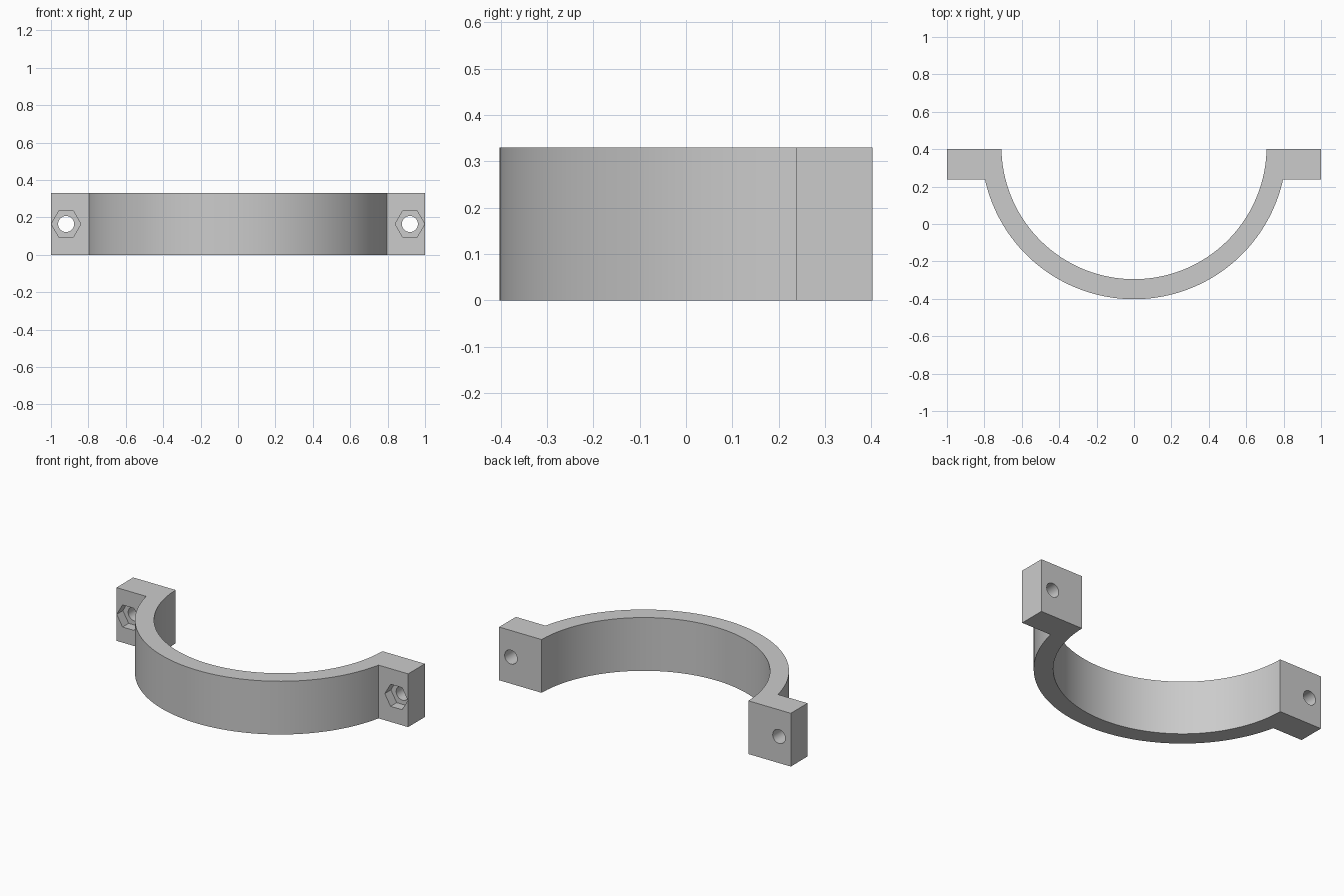
import bpy, bmesh, math
from mathutils import Matrix

cube = bpy.data.objects.get("Cube")
if cube:
    bpy.data.objects.remove(cube, do_unlink=True)

HEIGHT = 0.33
BACK, FLANGE_FRONT = 0.402, 0.238
CENTRE_Y, R_OUT, R_IN = 0.414, 0.816, 0.709
BOLT_X, BOLT_R, NUT_R, NUT_DEPTH = 0.919, 0.043, 0.079, 0.06
STEPS = 96

grey = bpy.data.materials.new("grey")
grey.use_nodes = True
colour = (0.6, 0.6, 0.6, 1)
grey.diffuse_color = colour
grey.node_tree.nodes["Principled BSDF"].inputs["Base Color"].default_value = colour


def make_object(name, bm):
    bmesh.ops.recalc_face_normals(bm, faces=bm.faces[:])
    mesh = bpy.data.meshes.new(name)
    bm.to_mesh(mesh)
    bm.free()
    mesh.materials.append(grey)
    obj = bpy.data.objects.new(name, mesh)
    bpy.context.collection.objects.link(obj)
    return obj


def arc(radius, y_end):
    """Lower arc from the left side to the right side, ending at height y_end."""
    start = math.asin((y_end - CENTRE_Y) / radius)
    sweep = math.pi + 2 * start
    return [(radius * math.cos(start - sweep * i / STEPS),
             CENTRE_Y + radius * math.sin(start - sweep * i / STEPS))
            for i in range(STEPS + 1)]


def cutter(name, x, radius, sides, y0, y1):
    """Prism along y, with a corner pointing along x."""
    bm = bmesh.new()
    bmesh.ops.create_cone(bm, cap_ends=True, segments=sides, radius1=radius,
                          radius2=radius, depth=y1 - y0)
    turn = Matrix.Rotation(math.pi / 2, 4, 'X')
    if sides == 6:
        # put the corners on the x axis
        first = max(bm.verts, key=lambda v: v.co.x).co
        turn = turn @ Matrix.Rotation(-math.atan2(first.y, first.x), 4, 'Z')
    bmesh.ops.transform(bm, verts=bm.verts[:],
                        matrix=Matrix.Translation((x, (y0 + y1) / 2, HEIGHT / 2)) @ turn)
    obj = make_object(name, bm)
    obj.hide_render = True
    return obj


# Half-ring with bolt flanges, extruded from one outline
outline = [(1, BACK), (1, FLANGE_FRONT)] + arc(R_OUT, FLANGE_FRONT)
outline += [(-1, FLANGE_FRONT), (-1, BACK)] + arc(R_IN, BACK)[::-1]
bm = bmesh.new()
base = bm.faces.new([bm.verts.new((x, y, 0)) for x, y in outline])
top = bmesh.ops.extrude_face_region(bm, geom=[base], use_keep_orig=True)["geom"]
bmesh.ops.translate(bm, vec=(0, 0, HEIGHT),
                    verts=[v for v in top if isinstance(v, bmesh.types.BMVert)])
clamp = make_object("half_ring_clamp", bm)

# Bolt holes with hexagonal nut pockets
bpy.ops.object.select_all(action='DESELECT')
bpy.context.view_layer.objects.active = clamp
clamp.select_set(True)
for side in (-1, 1):
    tools = [
        cutter("nut_cutter", side * BOLT_X, NUT_R, 6,
               FLANGE_FRONT - 0.05, FLANGE_FRONT + NUT_DEPTH),
        cutter("bolt_cutter", side * BOLT_X, BOLT_R, 48,
               FLANGE_FRONT - 0.1, BACK + 0.1),
    ]
    for tool in tools:
        mod = clamp.modifiers.new("cut", 'BOOLEAN')
        mod.operation = 'DIFFERENCE'
        mod.solver = 'EXACT'
        mod.object = tool
        bpy.ops.object.modifier_apply(modifier=mod.name)
        bpy.data.objects.remove(tool, do_unlink=True)

bpy.ops.object.shade_smooth_by_angle(angle=math.radians(25))
